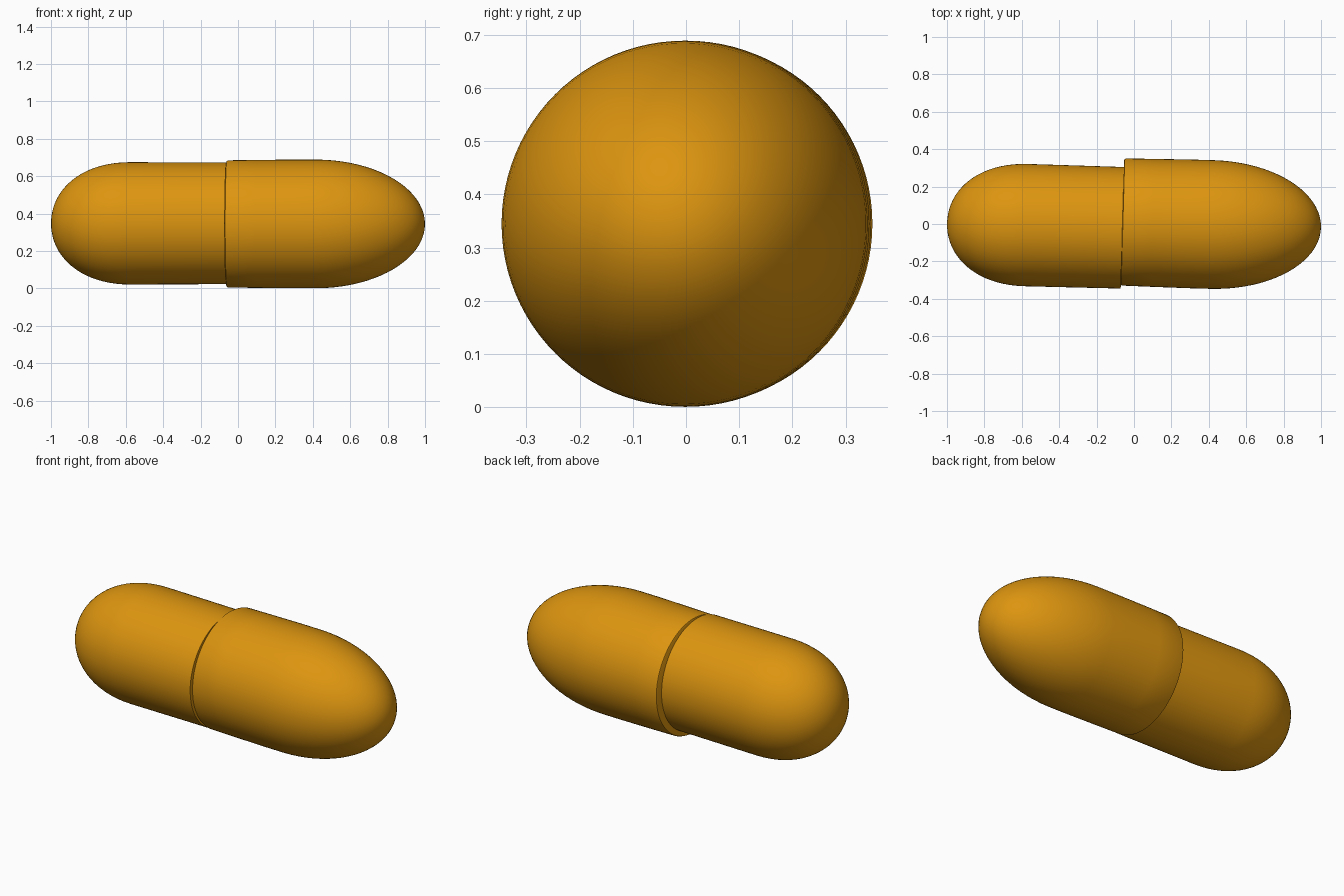
import bpy, bmesh, math

if "Cube" in bpy.data.objects:
    bpy.data.objects.remove(bpy.data.objects["Cube"])

TILT = -0.028      # both halves lean slightly in plan
CENTRE_Z = 0.345

mat = bpy.data.materials.new("amber_shell")
mat.diffuse_color = (0.72, 0.30, 0.005, 1)
mat.use_nodes = True
mat.node_tree.nodes["Principled BSDF"].inputs["Base Color"].default_value = mat.diffuse_color


def bezier(p0, p1, p2, p3, n=20):
    pts = []
    for i in range(n + 1):
        t = i / n
        w = ((1 - t) ** 3, 3 * t * (1 - t) ** 2, 3 * t * t * (1 - t), t ** 3)
        pts.append(tuple(sum(k * p[a] for k, p in zip(w, (p0, p1, p2, p3))) for a in (0, 1)))
    return pts


def capsule_half(name, profile, y0, z0, segments=96):
    """Revolve (x, radius) points about the x axis; first and last radius are 0."""
    bm = bmesh.new()
    verts = [bm.verts.new((x, 0, r)) for x, r in profile]
    edges = [bm.edges.new(pair) for pair in zip(verts, verts[1:])]
    bmesh.ops.spin(bm, geom=verts + edges, cent=(0, 0, 0), axis=(1, 0, 0),
                   angle=math.tau, steps=segments)
    bmesh.ops.remove_doubles(bm, verts=bm.verts, dist=1e-5)
    bmesh.ops.recalc_face_normals(bm, faces=bm.faces)
    mesh = bpy.data.meshes.new(name)
    bm.to_mesh(mesh)
    bm.free()
    mesh.materials.append(mat)
    ob = bpy.data.objects.new(name, mesh)
    bpy.context.collection.objects.link(ob)
    ob.location = (0, y0, z0)
    ob.rotation_euler.z = math.atan(TILT)
    bpy.ops.object.select_all(action='DESELECT')
    ob.select_set(True)
    bpy.context.view_layer.objects.active = ob
    bpy.ops.object.shade_smooth_by_angle(angle=math.radians(35))


# Narrower half, domed on the left, flat at the seam
body = bezier((-1.0, 0), (-1.0, 0.18), (-0.84, 0.326), (-0.58, 0.327))
body += [(-0.3, 0.326), (-0.062, 0.325), (-0.062, 0)]
capsule_half("capsule_body", body, -0.022, CENTRE_Z + 0.003)

# Wider half, domed on the right, with a softened rim
cap = [(-0.062, 0), (-0.062, 0.331), (-0.059, 0.337), (-0.052, 0.340),
       (0.1, 0.342), (0.3, 0.344)]
cap += bezier((0.42, 0.344), (0.74, 0.342), (1.0, 0.19), (1.0, 0))
capsule_half("capsule_cap", cap, 0.009, CENTRE_Z)
